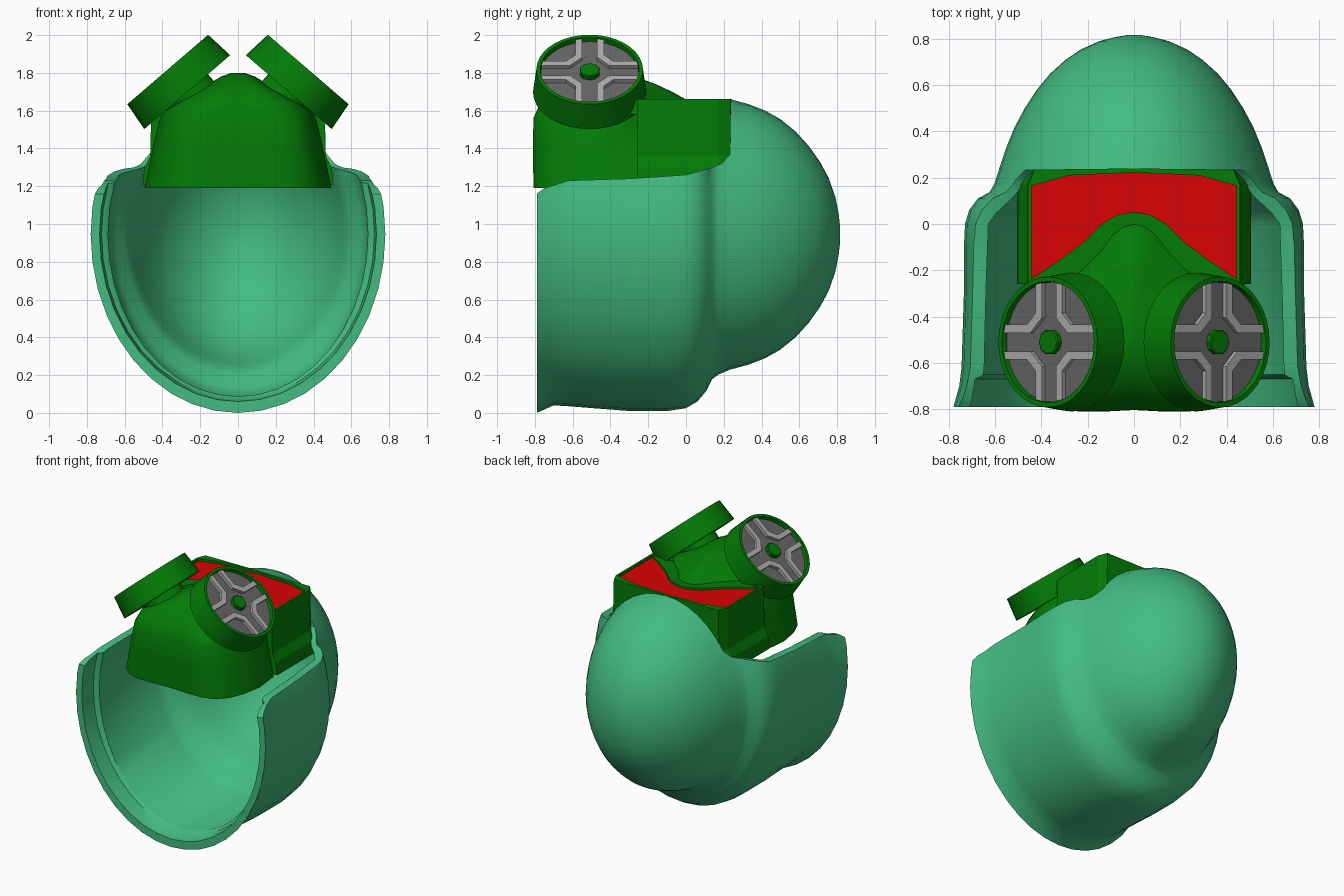
import bpy, bmesh
from math import radians, sin, cos, pi
from mathutils import Matrix, Vector

if "Cube" in bpy.data.objects:
    bpy.data.objects.remove(bpy.data.objects["Cube"])


def material(name, rgb):
    m = bpy.data.materials.new(name)
    m.use_nodes = True
    m.diffuse_color = (*rgb, 1)
    m.node_tree.nodes["Principled BSDF"].inputs["Base Color"].default_value = (*rgb, 1)
    return m


HELMET = material("sea green", (.056, .5, .22))
MASK = material("dark green", (.001, .2, .002))
LENS = material("lens red", (.7, .001, .001))
GREY = material("filter grey", (.135, .135, .135))
LIGHT = material("rib light grey", (.42, .42, .42))


def smooth(ob, angle):
    bpy.ops.object.select_all(action='DESELECT')
    ob.select_set(True)
    bpy.context.view_layer.objects.active = ob
    bpy.ops.object.shade_smooth_by_angle(angle=radians(angle))


def finish(name, bm, mats, matrix=None, angle=None):
    bmesh.ops.recalc_face_normals(bm, faces=bm.faces[:])
    me = bpy.data.meshes.new(name)
    bm.to_mesh(me)
    bm.free()
    for m in mats:
        me.materials.append(m)
    ob = bpy.data.objects.new(name, me)
    bpy.context.collection.objects.link(ob)
    if matrix:
        ob.matrix_world = matrix
    if angle:
        smooth(ob, angle)
    return ob


def loft(rings, cap_material=0):
    """Skin a list of equal closed rings and cap both ends."""
    bm = bmesh.new()
    rows = [[bm.verts.new(p) for p in ring] for ring in rings]
    n = len(rows[0])
    for r, s in zip(rows, rows[1:]):
        for i in range(n):
            j = (i + 1) % n
            bm.faces.new((r[i], r[j], s[j], s[i]))
    bm.faces.new(rows[0])
    bm.faces.new(rows[-1]).material_index = cap_material
    return bm


def lathe(profile, n):
    return loft([[(r * cos(2 * pi * i / n), r * sin(2 * pi * i / n), z)
                  for i in range(n)] for r, z in profile])


def mirrored(half):
    """Close a half outline that starts and ends on x = 0."""
    return half + [(-x, y) for x, y in half[-2:0:-1]]


# Helmet shell: oval sections (depth, half width, half height) along y
skirt = [(-.79, .78, .945), (-.7, .755, .905), (-.62, .745, .91), (-.3, .735, .935),
         (-.1, .735, .935), (0, .73, .92), (.06, .712, .885), (.11, .675, .825)]
dome = [(.137, .625, .768), (.17, .605, .743), (.23, .585, .717), (.33, .552, .69),
        (.42, .515, .655), (.5, .472, .61), (.58, .42, .545), (.65, .362, .468),
        (.71, .295, .383), (.755, .228, .3), (.79, .15, .2), (.808, .08, .11), (.816, .03, .04)]
lining = [(.05, .65, .81), (0, .68, .85), (-.65, .688, .858), (-.66, .7, .862),
          (-.67, .722, .87), (-.79, .733, .885)]
inner_dome = [(y - .03, a - .026, b - .026) for y, a, b in dome]
sections = inner_dome[::-1] + lining + skirt + dome
SIDES = 40
helmet = finish("helmet_shell", loft(
    [[(a * sin(2 * pi * i / SIDES), y, .945 - b * cos(2 * pi * i / SIDES))
      for i in range(SIDES)] for y, a, b in sections]), [HELMET])

# Face opening cut through the upper side of the shell
edge = [(-1, 1.1), (-.79, 1.16), (-.75, 1.19), (-.62, 1.23), (-.3, 1.24), (0, 1.26),
        (.14, 1.3), (.19, 1.32), (.234, 1.37), (.234, 2.5), (-1, 2.5)]
cutter = finish("opening_cutter", loft([[(x, y, z) for y, z in edge] for x in (-1, 1)]), [HELMET])
cutter.hide_render = True
cut = helmet.modifiers.new("opening", 'BOOLEAN')
cut.operation, cut.solver, cut.object = 'DIFFERENCE', 'EXACT', cutter
bpy.context.view_layer.objects.active = helmet
bpy.ops.object.modifier_apply(modifier=cut.name)
bpy.data.objects.remove(cutter)
smooth(helmet, 38)

# Goggle box with a recessed red lens on top
frame = mirrored([(0, -.26), (.5, -.26), (.5, .17), (.47, .235), (0, .24)])
lens = mirrored([(0, -.235), (.443, -.235), (.443, .165), (.28, .21), (0, .222)])
rings = [[(x * s, y, z) for x, y in frame]
         for z, s in ((1.21, 1.01), (1.3, .99), (1.36, .93), (1.663, .915))]
rings += [[(x, y, z) for x, y in lens] for z in (1.663, 1.645)]
finish("goggle_box", loft(rings, 1), [MASK, LENS])

# Mask body: one outline shrinking upwards to the nose ridge
bell = [(.46, -.25), (.32, -.155), (.22, -.08), (.14, 0), (.07, .04), (0, .052)]
outline = mirrored([(0, -.802), (.13, -.808), (.25, -.808), (.34, -.78), (.41, -.71),
                    (.455, -.6), (.48, -.45)] + bell)
# Each level: height, width scale, front depth scale, rear depth scale
levels = [(1.19, 1.03, 1, .97), (1.4, .94, 1.005, .98), (1.56, .86, 1, 1), (1.6, .82, .95, .98),
          (1.65, .7, .88, .93), (1.7, .5, .75, .75), (1.74, .33, .6, .58), (1.78, .19, .4, .36),
          (1.8, .07, .15, .12)]
finish("mask_body", loft([[(x * sx, -.45 + (y + .45) * (front if y < -.45 else rear), z)
                           for x, y in outline] for z, sx, front, rear in levels]),
       [MASK], angle=45)

# Raised lip where the nose meets the lens
lip = mirrored([(0, -.3), (.44, -.3), (.44, -.235)] + bell[1:])
finish("nose_lip", loft([[(x, y, z) for x, y in lip] for z in (1.58, 1.66)]), [MASK])

# Two tilted filter canisters
for side, sx in (("left", 1), ("right", -1)):
    place = Matrix.Translation(Vector((.372 * sx, -.51, 1.818))) @ \
        Matrix.Rotation(radians(40.7) * sx, 4, 'Y')
    finish(side + "_filter_housing", lathe(
        [(.17, -.36), (.145, -.25), (.145, -.158), (.3, -.158), (.282, 0), (.262, 0), (.258, -.035)], 36),
        [MASK], place, 35)
    finish(side + "_filter_plate", lathe([(.259, -.036), (.259, -.028)], 36), [GREY], place)
    finish(side + "_filter_knob", lathe([(.055, -.03), (.055, -.004), (.05, 0)], 10), [MASK], place)

    # Cross ribs: a chamfered corner strip repeated in four quadrants
    outer = [(.248, .076), (.125, .076), (.076, .125), (.076, .248)]
    inner = [(.256, .04), (.105, .04), (.04, .105), (.04, .256)]
    bm = bmesh.new()
    for q in range(4):
        turn = Matrix.Rotation(q * pi / 2, 4, 'Z')
        rings = [[turn @ Vector((*p, z)) for p, z in
                  ((o, -.03), (o, -.006), (i, -.006), (i, -.03))] for o, i in zip(outer, inner)]
        part = loft(rings)
        me = bpy.data.meshes.new("rib")
        part.to_mesh(me)
        part.free()
        bm.from_mesh(me)
        bpy.data.meshes.remove(me)
    finish(side + "_filter_ribs", bm, [LIGHT], place)
